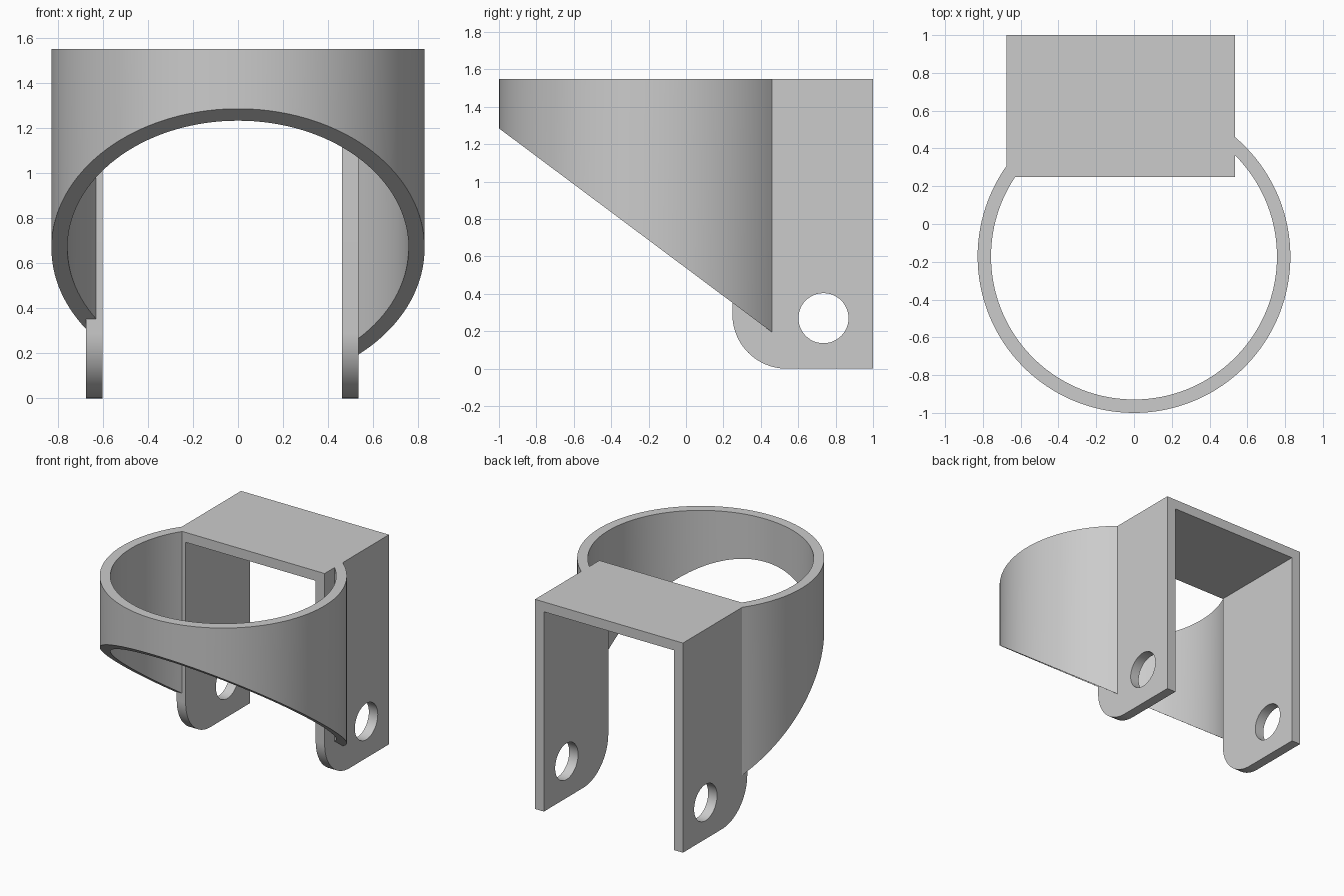
import bpy, bmesh
from math import sin, cos, acos, asin, pi, tau
from mathutils import Vector

cube = bpy.data.objects.get("Cube")
if cube:
    bpy.data.objects.remove(cube, do_unlink=True)

# Single plain material
grey = bpy.data.materials.new("plain grey")
grey.use_nodes = True
colour = (0.6, 0.6, 0.6, 1)
grey.diffuse_color = colour
grey.node_tree.nodes["Principled BSDF"].inputs["Base Color"].default_value = colour

# Main dimensions
HEIGHT = 1.55
WALL = 0.073
LEFT, RIGHT = 0.535, -0.675       # bracket outer sides in x
FRONT, BACK = 0.248, 1.0          # bracket extent in y
RING_Y, OUTER, INNER = -0.172, 0.828, 0.757


def arc(cx, cy, r, start, end, n):
    return [(cx + r * cos(start + (end - start) * i / n),
             cy + r * sin(start + (end - start) * i / n)) for i in range(n + 1)]


def prism(name, loops, place, depth, reshape=None):
    """Fill flat outlines (later ones are holes), then extrude along depth."""
    bm = bmesh.new()
    edges = []
    for loop in loops:
        verts = [bm.verts.new(place(*p)) for p in loop]
        edges += [bm.edges.new((v, verts[i - 1])) for i, v in enumerate(verts)]
    bmesh.ops.triangle_fill(bm, use_beauty=True, edges=edges)
    result = bmesh.ops.extrude_face_region(bm, geom=bm.faces[:], use_keep_orig=True)
    moved = [g for g in result["geom"] if isinstance(g, bmesh.types.BMVert)]
    bmesh.ops.translate(bm, verts=moved, vec=Vector(depth))
    if reshape:
        for v in moved:
            reshape(v)
    bmesh.ops.recalc_face_normals(bm, faces=bm.faces[:])
    mesh = bpy.data.meshes.new(name)
    bm.to_mesh(mesh)
    bm.free()
    mesh.materials.append(grey)
    obj = bpy.data.objects.new(name, mesh)
    bpy.context.collection.objects.link(obj)
    bpy.ops.object.select_all(action="DESELECT")
    obj.select_set(True)
    bpy.context.view_layer.objects.active = obj
    bpy.ops.object.shade_smooth_by_angle(angle=pi / 6)
    return obj


# Open ring, ending against the bracket, with a slanted underside
outline = arc(0, RING_Y, OUTER, acos(LEFT / OUTER), acos(RIGHT / OUTER) - tau, 96)
outline.append((RIGHT, FRONT))
inner_end = -pi - asin((FRONT - RING_Y) / INNER)
outline += arc(0, RING_Y, INNER, inner_end, acos(LEFT / INNER), 96)


def slant(v):
    v.co.z = 1.285 - 0.747 * (v.co.y + 1)


prism("ring", [outline], lambda x, y: (x, y, HEIGHT), (0, 0, -1), slant)

# Side plates with a rounded lower front corner and a pivot hole
R = 0.29
side = [(BACK, 0), (BACK, HEIGHT), (FRONT, HEIGHT)]
side += arc(FRONT + R, R, R, pi, 1.5 * pi, 20)
hole = arc(0.735, 0.27, 0.134, 0, tau, 48)[:-1]
for name, x in (("left_side_plate", LEFT - WALL), ("right_side_plate", RIGHT)):
    prism(name, [side, hole], lambda y, z: (x, y, z), (WALL, 0, 0))

# Top plate joining the sides
a, b = RIGHT + WALL, LEFT - WALL
prism("top_plate", [[(a, FRONT), (b, FRONT), (b, BACK), (a, BACK)]],
      lambda x, y: (x, y, HEIGHT), (0, 0, -WALL))
